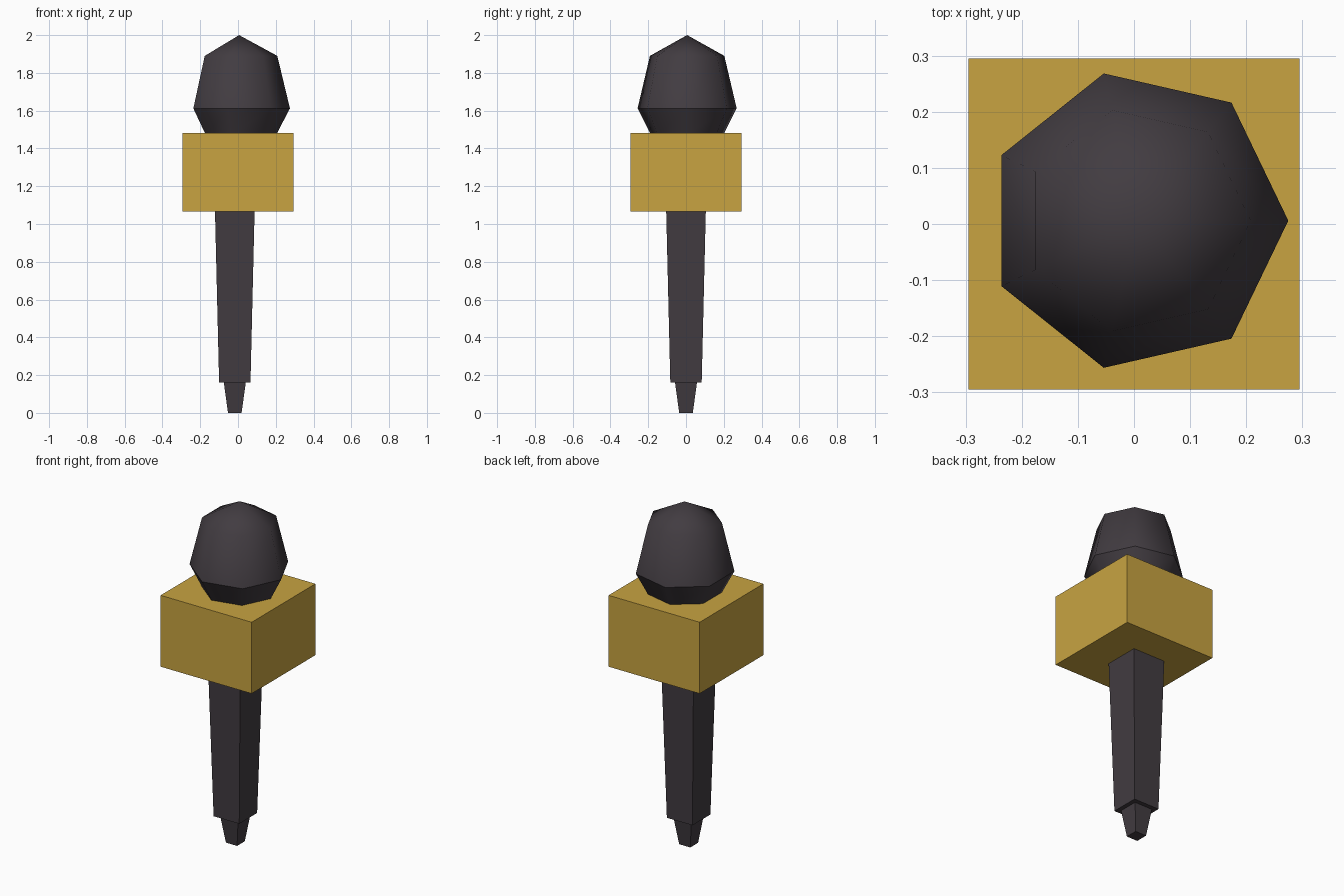
import bpy, bmesh, math

if "Cube" in bpy.data.objects:
    bpy.data.objects.remove(bpy.data.objects["Cube"])


def material(name, colour):
    m = bpy.data.materials.new(name)
    m.diffuse_color = (*colour, 1)
    m.use_nodes = True
    m.node_tree.nodes["Principled BSDF"].inputs["Base Color"].default_value = m.diffuse_color
    return m


charcoal = material("charcoal", (0.054, 0.045, 0.053))
gold = material("gold", (0.58, 0.37, 0.053))


def loft(name, rings, sides, centre, mat, start=0.0, apex=None, smooth=False, sharp_z=None):
    """Stack regular polygon rings given as (radius, z), with an optional pointed top."""
    bm = bmesh.new()
    loops = []
    for r, z in rings:
        loops.append([bm.verts.new((centre[0] + r * math.cos(start + i * math.tau / sides),
                                    centre[1] + r * math.sin(start + i * math.tau / sides), z))
                      for i in range(sides)])
    bm.faces.new(loops[0][::-1])
    for a, b in zip(loops, loops[1:]):
        for i in range(sides):
            j = (i + 1) % sides
            bm.faces.new((a[i], a[j], b[j], b[i]))
    top = loops[-1]
    if apex is None:
        bm.faces.new(top)
    else:
        tip = bm.verts.new((*centre, apex))
        for i in range(sides):
            bm.faces.new((top[i], top[(i + 1) % sides], tip))
    for f in bm.faces:
        f.smooth = smooth and len(f.verts) < 5
    # crease around one ring and around the base
    for e in bm.edges:
        za, zb = (v.co.z for v in e.verts)
        if abs(za - zb) < 1e-5 and (za == rings[0][1] or
                                    (sharp_z is not None and abs(za - sharp_z) < 1e-4)):
            e.smooth = False
    bmesh.ops.recalc_face_normals(bm, faces=bm.faces)
    me = bpy.data.meshes.new(name)
    bm.to_mesh(me)
    bm.free()
    me.materials.append(mat)
    ob = bpy.data.objects.new(name, me)
    bpy.context.collection.objects.link(ob)
    return ob


R2 = math.sqrt(2)
quarter = math.pi / 4
stem = (-0.017, 0.0)

# square tapered cable plug and handle
loft("cable_plug", [(0.036 * R2, 0), (0.058 * R2, 0.16)], 4, stem, charcoal, quarter)
loft("handle", [(0.083 * R2, 0.16), (0.105 * R2, 1.075)], 4, stem, charcoal, quarter)

# square collar block
loft("collar_block", [(0.295 * R2, 1.065), (0.295 * R2, 1.483)], 4, (0, 0), gold, quarter)

# seven sided windscreen with a crease at its widest ring
loft("windscreen", [(0.195, 1.47), (0.269, 1.612), (0.202, 1.89)], 7, (0.006, 0.006),
     charcoal, apex=2.0, smooth=True, sharp_z=1.612)
